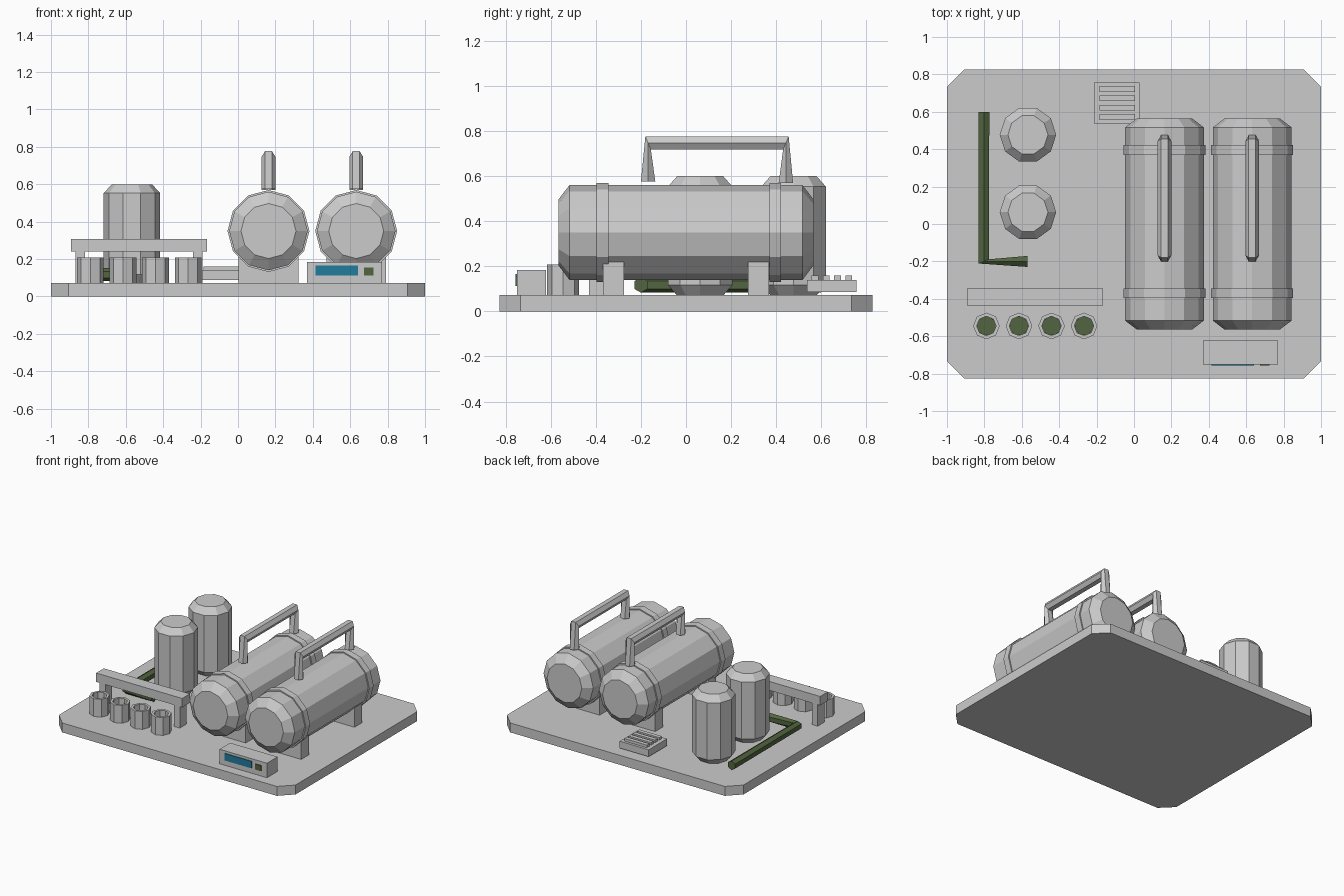
import bpy, bmesh, math
from mathutils import Vector

if "Cube" in bpy.data.objects:
    bpy.data.objects.remove(bpy.data.objects["Cube"])


def material(name, rgb):
    m = bpy.data.materials.new(name)
    m.diffuse_color = (*rgb, 1)
    m.use_nodes = True
    m.node_tree.nodes["Principled BSDF"].inputs["Base Color"].default_value = m.diffuse_color
    return m


GREY = material("light grey", (0.6, 0.6, 0.6))
GREEN = material("dark green", (0.085, 0.13, 0.05))
BLUE = material("screen blue", (0.016, 0.2, 0.33))


def finish(bm, name, mat):
    bmesh.ops.recalc_face_normals(bm, faces=bm.faces)
    me = bpy.data.meshes.new(name)
    bm.to_mesh(me)
    bm.free()
    me.materials.append(mat)
    ob = bpy.data.objects.new(name, me)
    bpy.context.collection.objects.link(ob)
    return ob


def box(name, x, y, z, mat=GREY):
    """Box from (min, max) ranges."""
    bm = bmesh.new()
    bmesh.ops.create_cube(bm, size=1)
    for v in bm.verts:
        v.co = [r[0] + (c + 0.5) * (r[1] - r[0]) for c, r in zip(v.co, (x, y, z))]
    return finish(bm, name, mat)


def skin(name, rings, mat=GREY, closed=False):
    """Join rings of points; cap the ends or close into a loop."""
    bm = bmesh.new()
    rows = [[bm.verts.new(p) for p in r] for r in rings]
    n = len(rows[0])
    pairs = list(zip(rows, rows[1:])) + ([(rows[-1], rows[0])] if closed else [])
    for a, b in pairs:
        for i in range(n):
            j = (i + 1) % n
            bm.faces.new((a[i], a[j], b[j], b[i]))
    if not closed:
        bm.faces.new(rows[0])
        bm.faces.new(rows[-1])
    return finish(bm, name, mat)


def lathe(name, centre, profile, sides, axis="z", mat=GREY, closed=False):
    """Profile of (radius, position along axis)."""
    rings = []
    for r, h in profile:
        ring = []
        for i in range(sides):
            a = 2 * math.pi * i / sides
            c, s = r * math.cos(a), r * math.sin(a)
            off = (c, s, h) if axis == "z" else (c, h, s)
            ring.append(Vector(centre) + Vector(off))
        rings.append(ring)
    return skin(name, rings, mat, closed)


def tube(name, path, side, r, mat):
    """Six-sided tube; path holds (point, ring normal), side is across the bend."""
    rings = []
    side = Vector(side)
    for p, nrm in path:
        up = Vector(nrm).normalized().cross(side)
        rings.append([Vector(p) + r * (math.cos(k * math.pi / 3) * side
                                       + math.sin(k * math.pi / 3) * up) for k in range(6)])
    return skin(name, rings, mat)


# base plate with cut corners
X, Y, C = 1.0, 0.827, 0.093
outline = [(X - C, -Y), (X, C - Y), (X, Y - C), (X - C, Y),
           (C - X, Y), (-X, Y - C), (-X, C - Y), (C - X, -Y)]
skin("base_plate", [[(x, y, z) for x, y in outline] for z in (0, 0.072)])

# lying tanks with bands, saddles and handles
for n, x in enumerate((0.163, 0.632), 1):
    lathe(f"lying_tank_{n}", (x, 0, 0.35),
          [(0.147, -0.565), (0.21, -0.517), (0.21, 0.517), (0.147, 0.565)], 12, "y")
    for y in (-0.37, 0.396):
        lathe(f"tank_band_{n}", (x, y, 0.35), [(0.219, -0.026), (0.219, 0.026)], 12, "y")
    for s in (-1, 1):
        box(f"tank_saddle_{n}", (x - 0.16, x + 0.16),
            sorted((s * 0.275, s * 0.368)), (0.07, 0.22))
    y0, y1, top = -0.168, 0.443, 0.747
    tube(f"tank_handle_{n}", [((x, y0, 0.575), (0, 0, 1)), ((x, y0, top), (0, 0.92, 0.38)),
                              ((x, y1, top), (0, 0.92, -0.38)), ((x, y1, 0.57), (0, 0, -1))],
         (1, 0, 0), 0.037, GREY)

# upright tanks
for n, y in enumerate((0.063, 0.477), 1):
    lathe(f"upright_tank_{n}", (-0.567, y, 0),
          [(0.107, 0.07), (0.151, 0.118), (0.151, 0.553), (0.107, 0.6)], 10)

# green pipe beside the upright tanks
tube("green_pipe", [((-0.803, 0.598, 0.117), (0, -1, 0)),
                    ((-0.803, -0.2, 0.117), (0.38, -0.92, 0)),
                    ((-0.57, -0.2, 0.117), (1, 0, 0))], (0, 0, 1), 0.034, GREEN)

# rack
box("rack_bar", (-0.893, -0.166), (-0.437, -0.344), (0.24, 0.308))
for x in (-0.843, -0.216):
    box("rack_leg", (x - 0.025, x + 0.025), (-0.43, -0.35), (0.07, 0.24))

# hollow cups with green contents
for n in range(4):
    c = (-0.789 + 0.174 * n, -0.545, 0)
    lathe(f"cup_{n + 1}", c, [(0.071, 0.07), (0.071, 0.208), (0.052, 0.208), (0.052, 0.07)],
          8, closed=True)
    lathe(f"cup_filling_{n + 1}", c, [(0.05, 0.073), (0.05, 0.12)], 16, mat=GREEN)

# control box with screen and button
box("control_box", (0.37, 0.77), (-0.75, -0.622), (0.07, 0.183))
box("control_screen", (0.415, 0.642), (-0.756, -0.748), (0.112, 0.165), BLUE)
box("control_button", (0.675, 0.724), (-0.757, -0.748), (0.112, 0.154), GREEN)

# vent box with slats
box("vent_box", (-0.215, 0.03), (0.537, 0.757), (0.087, 0.14))
for y in (0.572, 0.622, 0.672, 0.722):
    box("vent_slat", (-0.185, 0.005), (y - 0.015, y + 0.015), (0.138, 0.16))
